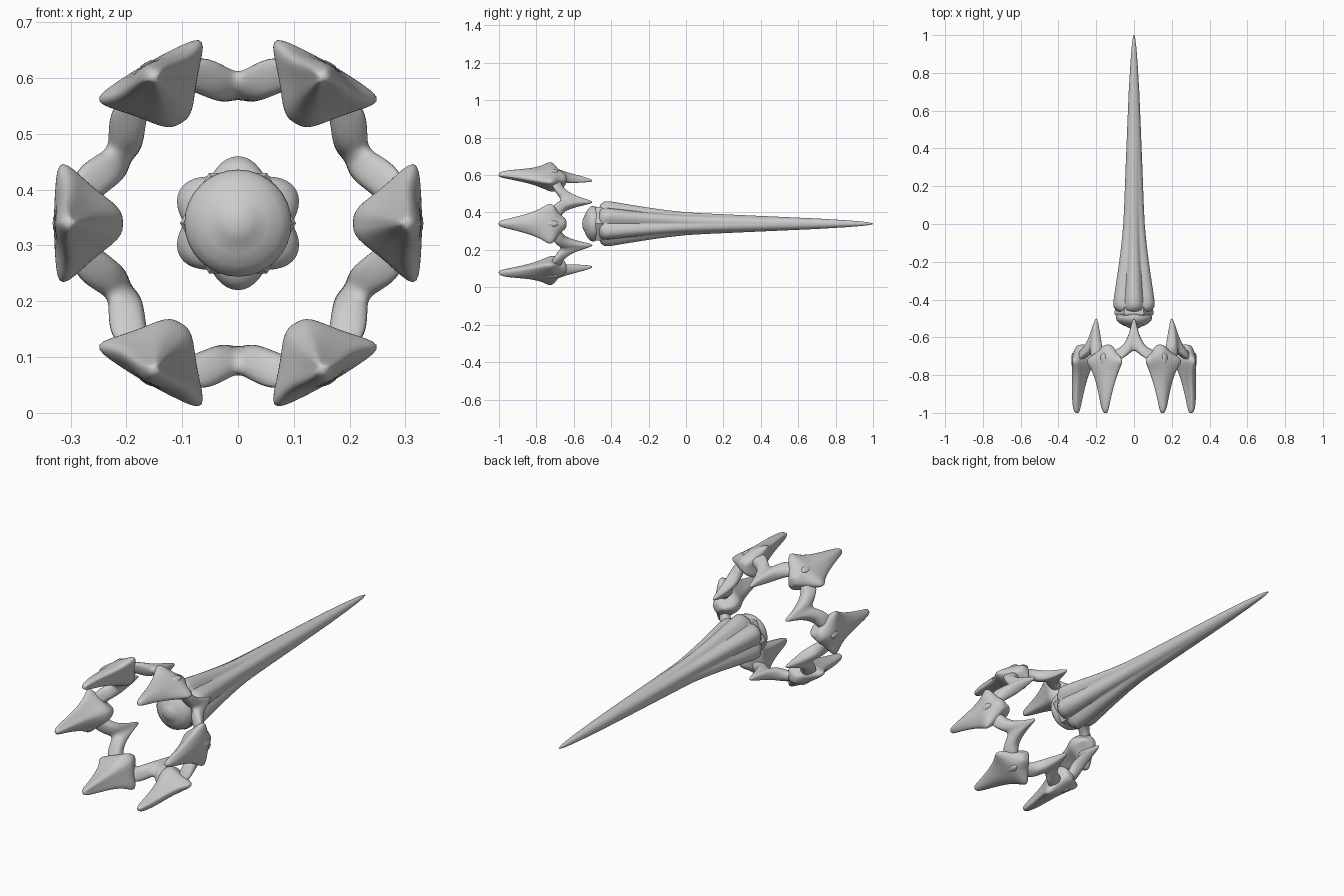
import bpy, bmesh, math
from mathutils import Matrix, Vector

if "Cube" in bpy.data.objects:
    bpy.data.objects.remove(bpy.data.objects["Cube"])

CZ = 0.34  # height of the long axis

grey = bpy.data.materials.new("plain grey")
grey.diffuse_color = (0.6, 0.6, 0.6, 1)
grey.use_nodes = True
grey.node_tree.nodes["Principled BSDF"].inputs["Base Color"].default_value = grey.diffuse_color


def loft(name, rings, subdiv=2, angle=180):
    """Skin a list of closed rings, cap both ends and smooth the result."""
    bm = bmesh.new()
    vr = [[bm.verts.new(p) for p in ring] for ring in rings]
    n = len(vr[0])
    for a, b in zip(vr, vr[1:]):
        for i in range(n):
            j = (i + 1) % n
            bm.faces.new((a[i], a[j], b[j], b[i]))
    bm.faces.new(vr[0])
    bm.faces.new(vr[-1])
    bmesh.ops.recalc_face_normals(bm, faces=bm.faces)
    me = bpy.data.meshes.new(name)
    bm.to_mesh(me)
    bm.free()
    me.materials.append(grey)
    ob = bpy.data.objects.new(name, me)
    bpy.context.collection.objects.link(ob)
    if subdiv:
        mod = ob.modifiers.new("smooth", 'SUBSURF')
        mod.levels = mod.render_levels = subdiv
    bpy.ops.object.select_all(action='DESELECT')
    ob.select_set(True)
    bpy.context.view_layer.objects.active = ob
    bpy.ops.object.shade_smooth_by_angle(angle=math.radians(angle))
    return ob


def around(ob, angles):
    """Repeat a part (built with +x radial) around the long axis."""
    for i, a in enumerate(angles):
        o = ob if i == 0 else ob.copy()
        if i:
            bpy.context.collection.objects.link(o)
            o.name = f"{ob.name}_{i + 1}"
        o.matrix_world = Matrix.Translation((0, 0, CZ)) @ Matrix.Rotation(math.radians(-a), 4, 'Y')


# Long blade: six flat-topped lobes that fade out toward the point
def blade_ring(y, r, lobe, n=72):
    ring = []
    for i in range(n):
        a = 2 * math.pi * i / n
        c = 0.5 - 0.5 * math.cos(6 * a)          # 1 on lobes at 30, 90 ... degrees
        rr = r * (1 - lobe * (1 - c ** 0.6))
        ring.append((rr * math.cos(a), y, CZ + rr * math.sin(a)))
    return ring


blade = [(-0.465, .085, .05), (-0.455, .106, .12), (-0.435, .120, .19), (-0.41, .120, .20),
         (-0.36, .112, .20), (-0.3, .102, .20), (-0.2, .086, .19), (-0.1, .072, .16),
         (0, .061, .12), (0.1, .055, .08), (0.3, .046, .04), (0.5, .037, .02), (0.7, .028, 0),
         (0.85, .019, 0), (0.94, .012, 0), (0.98, .007, 0), (1.0, .002, 0)]
loft("blade", [blade_ring(*s) for s in blade], 0, 50)

# Hexagonal collar and rounded pommel cap
def disc(y, r, n):
    return [(r * math.cos(2 * math.pi * i / n), y, CZ + r * math.sin(2 * math.pi * i / n))
            for i in range(n)]


loft("collar", [disc(y, r, 6) for y, r in
                [(-0.44, .1), (-0.475, .104), (-0.485, .098)]], 0, 30)
cap = [(-0.44, .085), (-0.475, .088), (-0.495, .096), (-0.51, .092), (-0.525, .077),
       (-0.538, .055), (-0.545, .035), (-0.551, .028), (-0.554, .012), (-0.555, .002)]
loft("pommel_cap", [disc(y, r, 32) for y, r in cap], 0, 60)


# Claw: leaf-shaped prong with swept wing corners and an inner keel
def claw_ring(y, w, ro, rs, ri):
    half = [(ro * .7 + rs * .3, .5 * w), (rs, w), (rs * .5 + ri * .5, .52 * w), (ri, .22 * w)]
    pts = [(ro, 0)] + half + [(ri, 0)] + [(r, -t) for r, t in reversed(half)]
    return [(r, y, t) for r, t in pts]


claw = [(-1.003, .012, .312, .302, .293), (-0.98, .025, .326, .306, .284),
        (-0.9, .046, .332, .306, .268), (-0.82, .074, .332, .303, .248),
        (-0.765, .104, .331, .310, .226), (-0.73, .134, .331, .325, .208),
        (-0.705, .118, .329, .319, .205), (-0.68, .066, .324, .292, .210),
        (-0.65, .040, .312, .282, .230), (-0.638, .02, .295, .278, .255)]
around(loft("claw", [claw_ring(*s) for s in claw]), range(0, 360, 60))

# Small raised oval on the outer face of each claw
oval = [(.315, .9), (.327, .9), (.331, .6), (.332, .1)]
around(loft("claw_boss", [[(r, -0.715 + .035 * k * math.cos(i * math.pi / 8),
                            .018 * k * math.sin(i * math.pi / 8)) for i in range(16)]
                          for r, k in oval], 0), range(0, 360, 60))

# Link: V-shaped bridge between neighbouring claws with a spike to the rear
# half-offset, front y, rear y, outer front, inner front, outer rear, inner rear
link = [(.118, -.745, -.675, .285, .245, .275, .235), (.09, -.735, -.66, .298, .248, .278, .238),
        (.06, -.72, -.645, .304, .238, .276, .224), (.036, -.705, -.605, .297, .226, .262, .216),
        (.018, -.692, -.55, .288, .223, .25, .217), (.007, -.684, -.495, .283, .223, .237, .222)]


def link_ring(t, y0, y1, fo, fi, ro, ri):
    ym = (y0 + y1) / 2
    return [(fo, y0, t), ((fo + ro) / 2 + .003, ym, t), (ro, y1, t),
            (ri, y1, t), ((fi + ri) / 2 - .003, ym, t), (fi, y0 + .02, t)]


rings = [link_ring(*s) for s in link] + [link_ring(-s[0], *s[1:]) for s in reversed(link)]
around(loft("link", rings), range(30, 390, 60))
